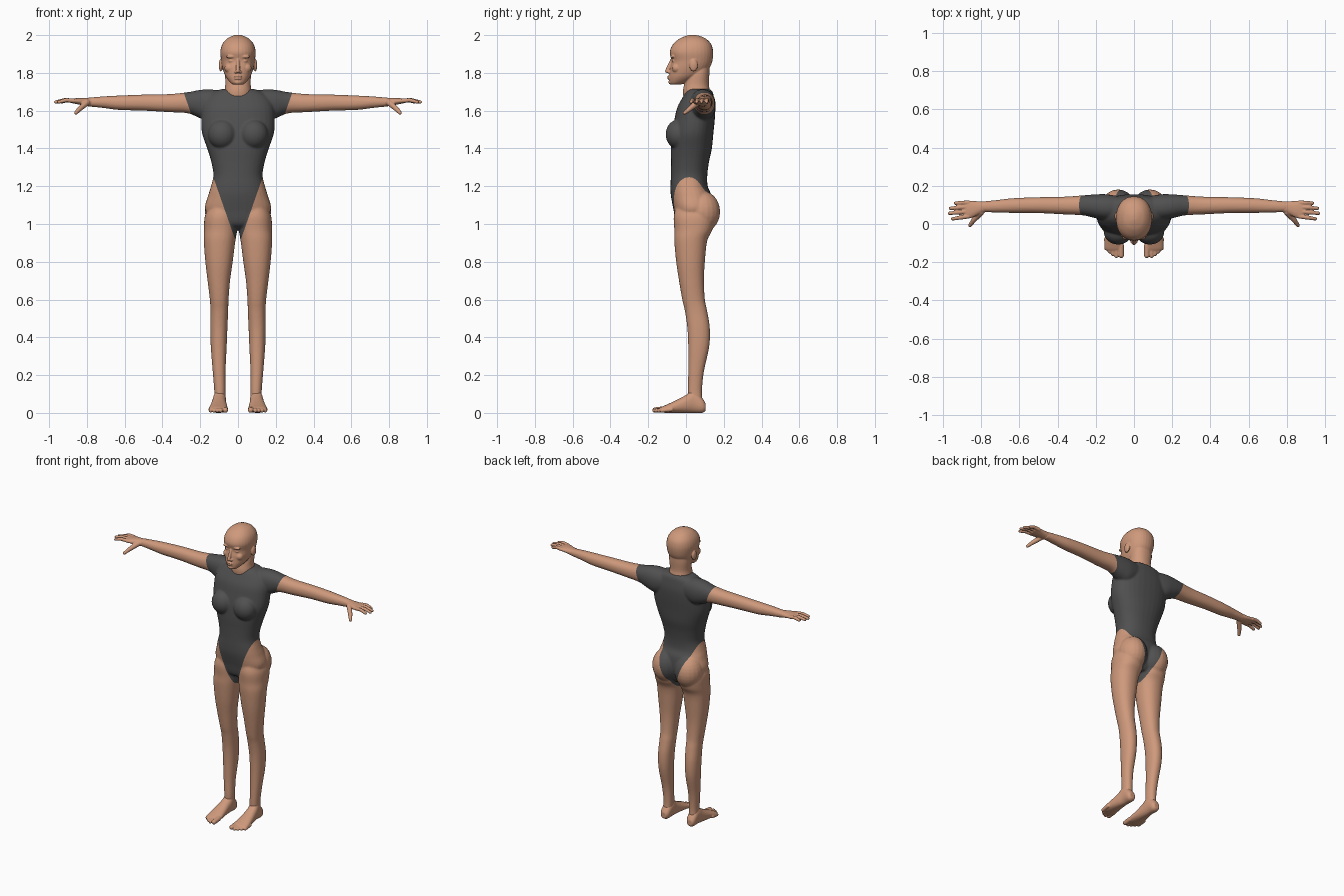
import bpy
import bmesh
import math
from mathutils import Matrix, Vector

cube = bpy.data.objects.get("Cube")
if cube:
    bpy.data.objects.remove(cube, do_unlink=True)


def make_material(name, colour):
    mat = bpy.data.materials.new(name)
    mat.use_nodes = True
    mat.diffuse_color = (*colour, 1)
    mat.node_tree.nodes["Principled BSDF"].inputs["Base Color"].default_value = (*colour, 1)
    return mat


skin = make_material("warm skin", (.62, .32, .2))
cloth = make_material("charcoal cloth", (.08, .08, .082))

# How a loft's (along, across, through) values map to x, y, z
AXES = {
    "x": lambda t, u, v: (t, u, v),
    "y": lambda t, u, v: (u, t, v),
    "z": lambda t, u, v: (u, v, t),
}


def spline(a, b, c, d, s):
    """Smooth curve from b to c, with a and d as neighbours."""
    return b + .5 * s * (c - a + s * (2 * a - 5 * b + 4 * c - d + s * (3 * (b - c) + d - a)))


def loft(bm, axis, rows, power=2.2, sides=32, steps=5):
    """Skin rounded sections; each row is position, u min, u max, v min, v max."""
    sections = []
    last = len(rows) - 1
    for i in range(last):
        near = [rows[max(i - 1, 0)], rows[i], rows[i + 1], rows[min(i + 2, last)]]
        for k in range(steps):
            sections.append([spline(*vals, k / steps) for vals in zip(*near)])
    sections.append(rows[-1])
    rings = []
    for t, u0, u1, v0, v1 in sections:
        ring = []
        for k in range(sides):
            angle = math.tau * k / sides
            c, s = math.cos(angle), math.sin(angle)
            c = math.copysign(abs(c) ** (2 / power), c)
            s = math.copysign(abs(s) ** (2 / power), s)
            u = (u0 + u1 + (u1 - u0) * c) / 2
            v = (v0 + v1 + (v1 - v0) * s) / 2
            ring.append(bm.verts.new(AXES[axis](t, u, v)))
        rings.append(ring)
    for low, high in zip(rings, rings[1:]):
        for k in range(sides):
            n = (k + 1) % sides
            bm.faces.new((low[k], low[n], high[n], high[k]))
    bm.faces.new(rings[0][::-1])
    bm.faces.new(rings[-1])


def upright(bm, rows, power=2.2):
    """Symmetric vertical loft; each row is height, half width, front, back."""
    loft(bm, "z", [(z, -w, w, f, b) for z, w, f, b in rows], power)


def ball(bm, centre, radii):
    matrix = Matrix.Translation(centre) @ Matrix.Diagonal((*radii, 1))
    bmesh.ops.create_uvsphere(bm, u_segments=20, v_segments=14, radius=1, matrix=matrix)


def digit(bm, points, radii):
    """Chain of tapered rounded segments."""
    for p, r in zip(points, radii):
        ball(bm, p, (r, r, r))
    for a, b, ra, rb in zip(points, points[1:], radii, radii[1:]):
        a, b = Vector(a), Vector(b)
        turn = (b - a).to_track_quat("Z", "Y").to_matrix().to_4x4()
        bmesh.ops.create_cone(bm, cap_ends=True, segments=16, radius1=ra, radius2=rb,
                              depth=(b - a).length, matrix=Matrix.Translation((a + b) / 2) @ turn)


def mirror(bm):
    """Copy everything so far to the other side."""
    copy = bmesh.ops.duplicate(bm, geom=bm.verts[:] + bm.edges[:] + bm.faces[:])["geom"]
    for item in copy:
        if isinstance(item, bmesh.types.BMVert):
            item.co.x *= -1
    bmesh.ops.reverse_faces(bm, faces=[f for f in copy if isinstance(f, bmesh.types.BMFace)])


def fuse(bm, name, voxel, smoothing, materials):
    """Melt the overlapping parts into one smooth skin."""
    mesh = bpy.data.meshes.new(name)
    bm.to_mesh(mesh)
    bm.free()
    obj = bpy.data.objects.new(name, mesh)
    bpy.context.scene.collection.objects.link(obj)
    remesh = obj.modifiers.new("fuse", "REMESH")
    remesh.mode = "VOXEL"
    remesh.voxel_size = voxel
    relax = obj.modifiers.new("relax", "SMOOTH")
    relax.factor = .5
    relax.iterations = smoothing
    bpy.context.view_layer.update()
    graph = bpy.context.evaluated_depsgraph_get()
    fused = bpy.data.meshes.new_from_object(obj.evaluated_get(graph))
    obj.modifiers.clear()
    obj.data = fused
    fused.materials.clear()
    for mat in materials:
        fused.materials.append(mat)
    fused.shade_smooth()
    return obj


# Body: legs, arms, bust and seat on both sides, then the torso
bm = bmesh.new()
loft(bm, "z", [
    (1.1, .01, .15, -.05, .12), (1.04, .004, .176, -.065, .15), (.97, .004, .18, -.062, .14),
    (.91, .014, .181, -.062, .112), (.8, .028, .173, -.052, .1), (.7, .042, .161, -.037, .095),
    (.6, .05, .149, -.02, .1), (.54, .052, .146, -.006, .112), (.45, .056, .147, .007, .126),
    (.35, .06, .144, .012, .123), (.22, .066, .134, .012, .095), (.12, .066, .126, .01, .085),
    (.05, .068, .126, .012, .088)])
loft(bm, "x", [
    (.05, .03, .14, 1.58, 1.7), (.14, .02, .155, 1.545, 1.712), (.2, .03, .155, 1.56, 1.71),
    (.265, .045, .15, 1.586, 1.698), (.36, .05, .143, 1.592, 1.688), (.5, .057, .14, 1.6, 1.685),
    (.63, .058, .135, 1.604, 1.68), (.72, .06, .125, 1.615, 1.675), (.8, .063, .117, 1.623, 1.668)])
ball(bm, (.083, -.04, 1.475), (.076, .068, .078))
ball(bm, (.083, .085, 1.065), (.092, .096, .11))
mirror(bm)
upright(bm, [
    (.97, .06, 0, .1), (1, .12, -.05, .12), (1.075, .174, -.066, .14), (1.15, .158, -.08, .135),
    (1.2, .143, -.082, .115), (1.26, .13, -.08, .113), (1.33, .142, -.079, .122),
    (1.4, .163, -.08, .137), (1.48, .19, -.075, .145), (1.56, .195, -.06, .153),
    (1.62, .19, -.045, .155), (1.67, .165, -.018, .148), (1.7, .125, 0, .14),
    (1.715, .085, .015, .125)], 2.3)
body = fuse(bm, "body_with_suit", .006, 5, [skin, cloth])

# Cut crisp hems at the thighs and sleeves, then colour the suit between them
hems = [(Vector((0, 0, .915)), Vector((0, 0, -1)))]
hems += [(Vector((side * .268, 0, 1.64)), Vector((side, 0, -.35))) for side in (-1, 1)]
bm = bmesh.new()
bm.from_mesh(body.data)
for point, normal in hems:
    bmesh.ops.bisect_plane(bm, geom=bm.verts[:] + bm.edges[:] + bm.faces[:],
                           plane_co=point, plane_no=normal, dist=.0001)
for face in bm.faces:
    middle = face.calc_center_median()
    high = middle.z > .915
    sleeved = all((middle - p).dot(n) < 0 for p, n in hems[1:])
    face.material_index = 1 if high and sleeved else 0
    face.smooth = True
bm.to_mesh(body.data)
bm.free()

# Hands: palm, four fingers and a thumb
bm = bmesh.new()
loft(bm, "x", [
    (.77, .064, .117, 1.622, 1.668), (.8, .055, .118, 1.625, 1.668), (.84, .036, .12, 1.632, 1.667),
    (.87, .027, .122, 1.638, 1.665), (.885, .032, .118, 1.641, 1.662)])
for root, tip, reach in ((.112, .109, .934), (.09, .082, .96), (.065, .056, .965), (.04, .027, .948)):
    joint = ((.87 + reach) / 2, (root + tip) / 2, 1.656)
    digit(bm, [(.865, root, 1.652), joint, (reach, tip, 1.646)], (.0115, .0108, .009))
digit(bm, [(.8, .062, 1.643), (.838, .02, 1.61), (.858, -.007, 1.588)], (.017, .0135, .0095))
mirror(bm)
fuse(bm, "hands", .0035, 3, [skin])

# Feet: wedge-shaped foot and five toes
bm = bmesh.new()
loft(bm, "y", [
    (.104, .08, .118, .012, .05), (.085, .067, .129, 0, .08), (.04, .063, .132, 0, .12),
    (0, .062, .138, 0, .095), (-.05, .058, .146, 0, .068), (-.1, .054, .153, 0, .045),
    (-.13, .056, .15, .002, .032), (-.145, .062, .135, .004, .022)])
digit(bm, [(.068, -.115, .02), (.067, -.164, .015)], (.016, .0145))
for i in range(4):
    x, tip = .092 + .0175 * i, -.168 + .009 * i + .0015 * i * i
    digit(bm, [(x, tip + .05, .019), (x, tip, .012)], (.012, .0105))
mirror(bm)
fuse(bm, "feet", .0035, 3, [skin])

# Head: ears, brows, closed lids, cheeks and nostrils on both sides
bm = bmesh.new()
ball(bm, (.091, .04, 1.84), (.011, .022, .033))
ball(bm, (.036, -.07, 1.886), (.027, .0125, .009))
ball(bm, (.033, -.063, 1.863), (.017, .012, .009))
ball(bm, (.044, -.05, 1.825), (.028, .025, .026))
ball(bm, (.012, -.091, 1.805), (.008, .01, .008))
mirror(bm)
# Skull and neck
upright(bm, [
    (1.738, .025, -.08, -.03), (1.748, .04, -.087, 0), (1.775, .062, -.089, .06),
    (1.8, .074, -.087, .1), (1.83, .083, -.084, .127), (1.865, .089, -.077, .14),
    (1.91, .094, -.086, .144), (1.95, .084, -.07, .134), (1.98, .06, -.036, .107),
    (1.995, .032, -.002, .074), (2.001, .01, .022, .048)])
upright(bm, [
    (1.6, .075, 0, .12), (1.69, .073, -.016, .128), (1.74, .067, -.009, .121),
    (1.8, .068, .01, .124), (1.86, .06, .03, .125)])
# Nose, lips and chin
digit(bm, [(0, -.076, 1.868), (0, -.1, 1.81)], (.008, .011))
ball(bm, (0, -.09, 1.781), (.022, .009, .0055))
ball(bm, (0, -.089, 1.77), (.02, .009, .006))
ball(bm, (0, -.077, 1.751), (.022, .016, .014))
fuse(bm, "head", .0035, 3, [skin])
